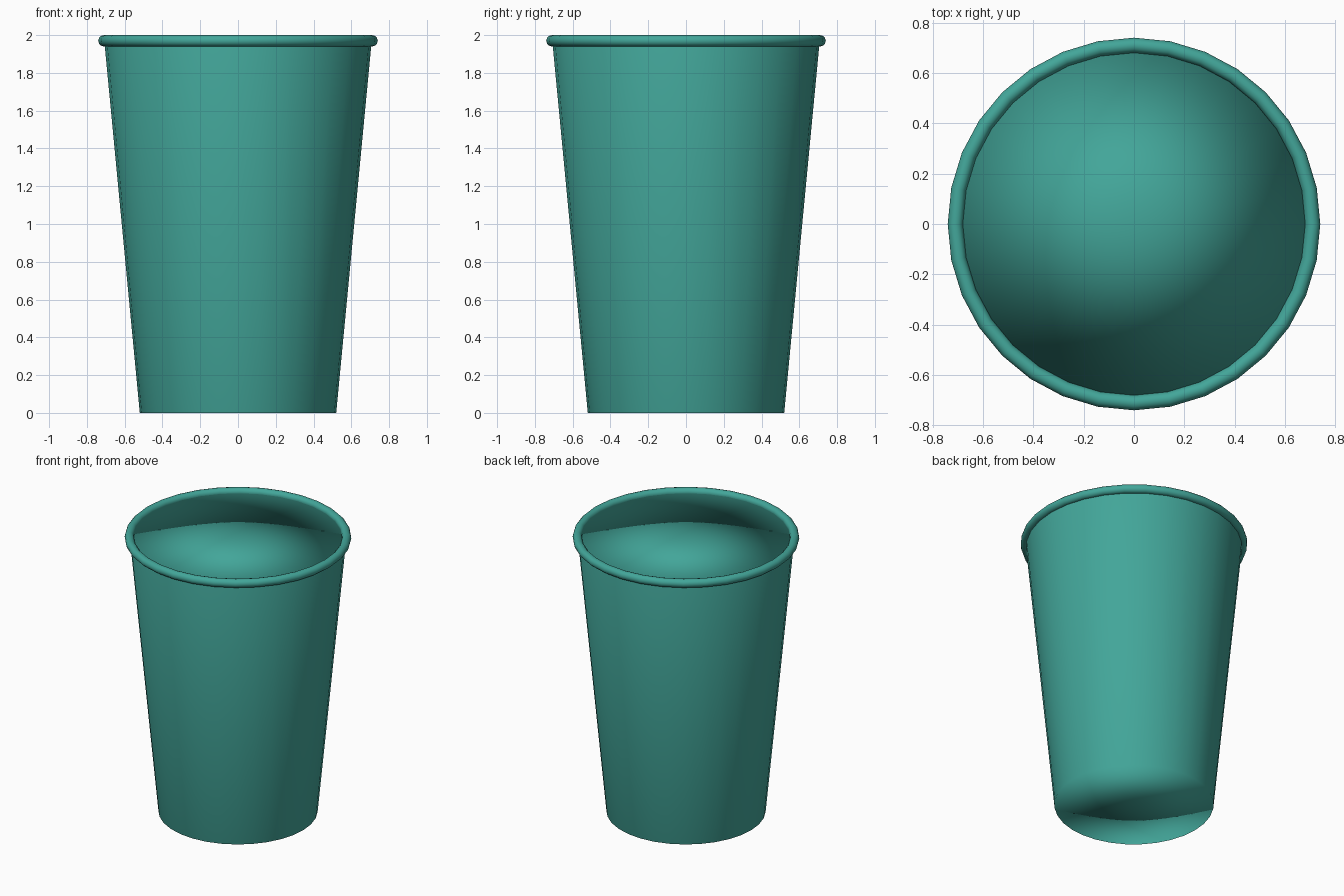
import bpy
import bmesh

SIDES = 32
HEIGHT = 2.0
BASE_RADIUS = 0.52
TOP_RADIUS = 0.708
RIM_THICKNESS = 0.03
RIM_Z = HEIGHT - RIM_THICKNESS

cube = bpy.data.objects.get("Cube")
if cube:
    bpy.data.objects.remove(cube, do_unlink=True)

# One teal colour for the whole cup
teal = bpy.data.materials.new("teal")
teal.use_nodes = True
colour = (0.055, 0.38, 0.32, 1.0)
teal.diffuse_color = colour
shader = next(n for n in teal.node_tree.nodes if n.type == "BSDF_PRINCIPLED")
shader.inputs["Base Color"].default_value = colour


def finish(obj, name):
    """Name a part, colour it and shade it smooth all over."""
    obj.name = obj.data.name = name
    obj.data.materials.append(teal)
    for face in obj.data.polygons:
        face.use_smooth = True


# Tapered closed body, with fan caps at the base and just inside the rim
bm = bmesh.new()
bmesh.ops.create_cone(bm, cap_ends=True, cap_tris=True, segments=SIDES,
                      radius1=BASE_RADIUS, radius2=TOP_RADIUS, depth=RIM_Z)
bmesh.ops.translate(bm, verts=bm.verts, vec=(0, 0, RIM_Z / 2))
bmesh.ops.recalc_face_normals(bm, faces=bm.faces)
mesh = bpy.data.meshes.new("cup_body")
bm.to_mesh(mesh)
bm.free()
body = bpy.data.objects.new("cup_body", mesh)
bpy.context.collection.objects.link(body)
finish(body, "cup_body")

# Large wall faces lead the shading, so the sides stay even up to the edges
weighting = body.modifiers.new("wall_shading", "WEIGHTED_NORMAL")
weighting.mode = "FACE_AREA"
weighting.keep_sharp = False

# Rolled rim around the top edge
bpy.ops.mesh.primitive_torus_add(major_segments=SIDES, minor_segments=12,
                                 major_radius=TOP_RADIUS + 0.002,
                                 minor_radius=RIM_THICKNESS,
                                 location=(0, 0, RIM_Z))
finish(bpy.context.object, "rolled_rim")
